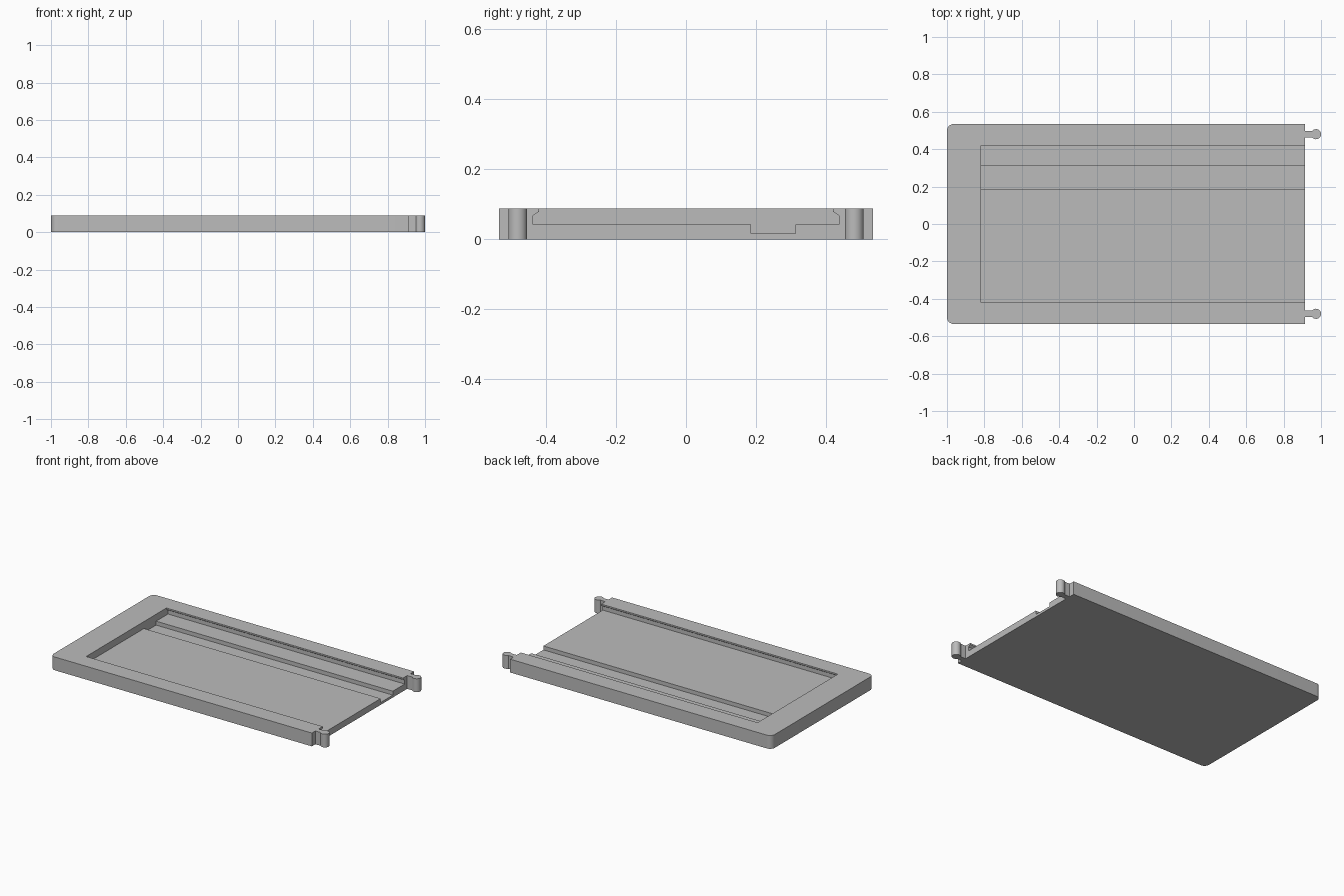
import bpy
import bmesh
from math import cos, sin, pi, radians, asin

if "Cube" in bpy.data.objects:
    bpy.data.objects.remove(bpy.data.objects["Cube"], do_unlink=True)

HEIGHT = 0.088
HALF_W = 0.534
LEFT, RIGHT = -1.0, 0.915      # closed end and open end of the tray

grey = bpy.data.materials.new("light grey")
grey.use_nodes = True
grey.diffuse_color = (0.5, 0.5, 0.5, 1)
grey.node_tree.nodes["Principled BSDF"].inputs["Base Color"].default_value = (0.5, 0.5, 0.5, 1)


def prism(name, points, offset):
    """Extrude a closed outline of 3D points along an offset."""
    bm = bmesh.new()
    face = bm.faces.new([bm.verts.new(p) for p in points])
    moved = bmesh.ops.extrude_face_region(bm, geom=[face])["geom"]
    bmesh.ops.translate(bm, vec=offset,
                        verts=[v for v in moved if isinstance(v, bmesh.types.BMVert)])
    bmesh.ops.recalc_face_normals(bm, faces=bm.faces)
    mesh = bpy.data.meshes.new(name)
    bm.to_mesh(mesh)
    bm.free()
    mesh.materials.append(grey)
    obj = bpy.data.objects.new(name, mesh)
    bpy.context.collection.objects.link(obj)
    return obj


def arc(cx, cy, r, start, end, steps):
    return [(cx + r * cos(start + (end - start) * i / steps),
             cy + r * sin(start + (end - start) * i / steps), 0) for i in range(steps + 1)]


def smooth(obj):
    bpy.ops.object.select_all(action="DESELECT")
    obj.select_set(True)
    bpy.context.view_layer.objects.active = obj
    bpy.ops.object.shade_smooth_by_angle(angle=radians(30))


# Tray slab with two rounded corners at the closed end
r = 0.035
outline = [(RIGHT, -HALF_W, 0), (RIGHT, HALF_W, 0)]
outline += arc(LEFT + r, HALF_W - r, r, pi / 2, pi, 8)
outline += arc(LEFT + r, r - HALF_W, r, pi, 1.5 * pi, 8)
tray = prism("tray", outline, (0, 0, HEIGHT))

# Sliding channel: undercut side rails, flat floor and a deeper groove
floor, groove, lip, slot = 0.042, 0.016, 0.42, 0.436
section = [(-lip, 0.12), (-lip, 0.078), (-slot, 0.068), (-slot, floor),
           (0.185, floor), (0.185, groove), (0.312, groove), (0.312, floor),
           (slot, floor), (slot, 0.068), (lip, 0.078), (lip, 0.12)]
cutter = prism("channel_cutter", [(-0.818, y, z) for y, z in section], (1.85, 0, 0))
cutter.hide_render = True
cut = tray.modifiers.new("channel", "BOOLEAN")
cut.operation = "DIFFERENCE"
cut.solver = "EXACT"
cut.object = cutter
bpy.context.view_layer.objects.active = tray
bpy.ops.object.modifier_apply(modifier=cut.name)
bpy.data.objects.remove(cutter, do_unlink=True)
smooth(tray)

# Connector pins: a round head on a narrow neck
head, neck = 0.027, 0.017
a = asin(neck / head)
for name, y in (("front_connector_pin", -0.48), ("back_connector_pin", 0.48)):
    pin = [(RIGHT, y + neck, 0), (RIGHT, y - neck, 0)]
    pin += arc(1 - head, y, head, a - pi, pi - a, 24)
    smooth(prism(name, pin, (0, 0, HEIGHT)))
